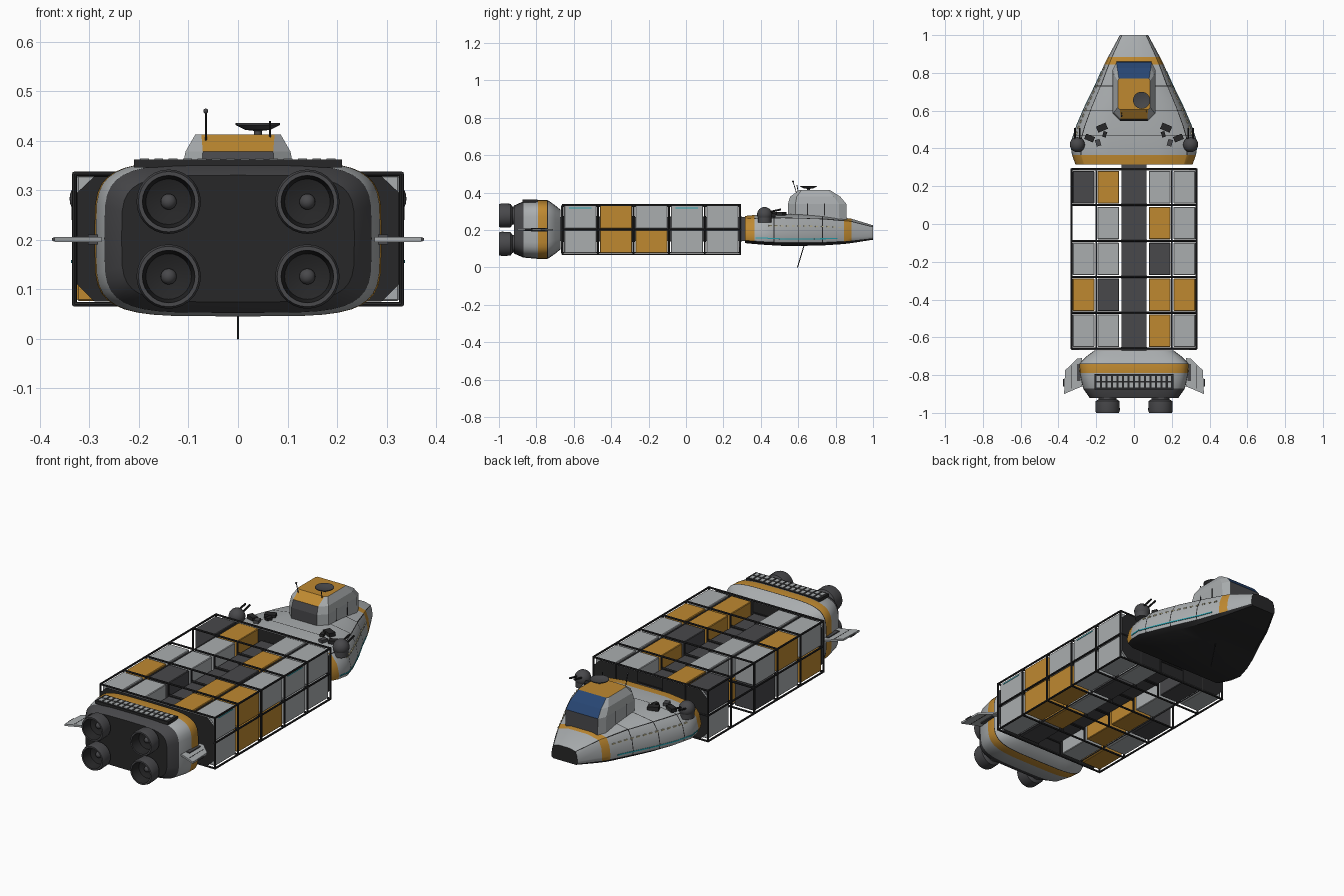
import bpy, bmesh, math
from mathutils import Vector

cube = bpy.data.objects.get("Cube")
if cube:
    bpy.data.objects.remove(cube, do_unlink=True)


def material(name, r, g, b):
    m = bpy.data.materials.new(name)
    m.use_nodes = True
    m.diffuse_color = (r, g, b, 1)
    m.node_tree.nodes["Principled BSDF"].inputs["Base Color"].default_value = (r, g, b, 1)
    return m


MATS = [material("light_grey", .40, .42, .43), material("orange", .52, .25, .03),
        material("dark_grey", .065, .065, .07), material("near_black", .02, .02, .021),
        material("glass_blue", .02, .06, .17), material("cyan_light", .02, .38, .45),
        material("cream_light", .6, .55, .35)]
GREY, ORANGE, DARK, BLACK, BLUE, CYAN, CREAM = range(7)


def finish(name, bm, mats=None, smooth=False):
    bmesh.ops.recalc_face_normals(bm, faces=bm.faces)
    me = bpy.data.meshes.new(name)
    bm.to_mesh(me)
    bm.free()
    for m in mats or MATS:
        me.materials.append(m)
    ob = bpy.data.objects.new(name, me)
    bpy.context.collection.objects.link(ob)
    if smooth:
        bpy.ops.object.select_all(action='DESELECT')
        ob.select_set(True)
        bpy.context.view_layer.objects.active = ob
        bpy.ops.object.shade_smooth_by_angle(angle=math.radians(35))
    return ob


def skin(name, rings, rule, caps=(GREY, GREY), smooth=True):
    """Skin closed rings; rule(ring, segment) gives the colour."""
    bm = bmesh.new()
    vs = [[bm.verts.new(p) for p in ring] for ring in rings]
    n = len(rings[0])
    for i in range(len(vs) - 1):
        for j in range(n):
            k = (j + 1) % n
            f = bm.faces.new((vs[i][j], vs[i][k], vs[i + 1][k], vs[i + 1][j]))
            f.material_index = rule(i, j)
    for ring, c in ((vs[0], caps[0]), (vs[-1], caps[1])):
        if c is not None:
            bm.faces.new(ring).material_index = c
    return finish(name, bm, smooth=smooth)


def box(name, centre, size, c, turn=0, bevel=0):
    bm = bmesh.new()
    bmesh.ops.create_cube(bm, size=1)
    for v in bm.verts:
        v.co = Vector(v.co[k] * size[k] for k in range(3))
    ob = finish(name, bm, [MATS[c]])
    ob.location = centre
    ob.rotation_euler.z = turn
    if bevel:
        ob.modifiers.new("edge", 'BEVEL').width = bevel
    return ob


def rod(name, a, b, r, c, sides=8):
    a, b = Vector(a), Vector(b)
    bm = bmesh.new()
    bmesh.ops.create_cone(bm, cap_ends=True, segments=sides, radius1=r, radius2=r, depth=(b - a).length)
    ob = finish(name, bm, [MATS[c]], True)
    ob.location = (a + b) / 2
    ob.rotation_euler = (b - a).to_track_quat('Z', 'Y').to_euler()
    return ob


def ball(name, centre, r, c):
    bm = bmesh.new()
    bmesh.ops.create_uvsphere(bm, u_segments=20, v_segments=12, radius=r)
    finish(name, bm, [MATS[c]], True).location = centre


def lathe(name, centre, axis, profile, rule, n=28):
    """Spin (radius, height) points round the y or z axis."""
    rings = []
    for r, h in profile:
        ring = []
        for k in range(n):
            a = math.tau * k / n
            u, v = r * math.cos(a), r * math.sin(a)
            ring.append(Vector(centre) + Vector((u, h, v) if axis == 'y' else (u, v, h)))
        rings.append(ring)
    skin(name, rings, rule, (rule(0, 0), rule(len(rings) - 2, 0)))


# Engine block
def oval(y, w, h, n=40, power=4.5):
    ring = []
    for k in range(n):
        c, s = math.cos(math.tau * k / n), math.sin(math.tau * k / n)
        ring.append((math.copysign(w * abs(c) ** (2 / power), c), y,
                     .2025 + math.copysign(h * abs(s) ** (2 / power), s)))
    return ring


block = [(-.92, .235, .128), (-.87, .27, .15), (-.79, .287, .157), (-.742, .29, .157),
         (-.738, .289, .156), (-.70, .25, .13), (-.67, .21, .105)]
block_colours = [DARK, GREY, ORANGE, BLACK, GREY, GREY]
skin("engine_block", [oval(*s) for s in block], lambda i, j: block_colours[i], (BLACK, DARK))
box("vent_tray", (0, -.835, .354), (.42, .08, .016), BLACK)
for k in range(14):
    for y in (-.853, -.817):
        box("vent_cell", (-.189 + k * .029, y, .3625), (.018, .026, .003), GREY)

# Engine nozzles
bell = [(.045, -.90), (.048, -.928), (.063, -.938), (.065, -.985), (.061, -1), (.053, -1),
        (.046, -.95), (.02, -.94)]
for x in (-.14, .14):
    for z in (.126, .277):
        lathe("nozzle", (x, 0, z), 'y', bell, lambda i, j: DARK if i < 5 else BLACK)
        ball("nozzle_hub", (x, -.945, z), .016, DARK)

# Side fins
for s in (-1, 1):
    outline = [(.275, -.71), (.30, -.712), (.365, -.775), (.37, -.90), (.30, -.87), (.275, -.86)]
    skin("fin", [[(s * x, y, z) for x, y in outline] for z in (.196, .206)],
         lambda i, j: GREY, smooth=False)
    box("fin_root", (s * .293, -.785, .201), (.02, .09, .02), DARK)
    box("fin_seam", (s * .33, -.81, .201), (.003, .12, .0115), BLACK)
    rod("fin_tip", (s * .372, -.86, .201), (s * .372, -.82, .201), .004, DARK)

# Cargo frame
box("spine", (0, -.175, .205), (.13, 1.03, .13), DARK)
frames = [.29 - .19 * k for k in range(6)]
for y in frames:
    for z in (.07, .333):
        rod("frame_crossbar", (-.33, y, z), (.33, y, z), .005, BLACK)
    rod("frame_middle_bar", (-.33, y, .203), (.33, y, .203), .006, BLACK)
    for x in (-.33, -.2, -.072, .072, .2, .33):
        rod("frame_post", (x, y, .07), (x, y, .333), .005, BLACK)
    box("spine_collar", (0, y, .205), (.14, .015, .14), BLACK)
for s in (-1, 1):
    for z in (.07, .203, .333):
        rod("frame_rail", (s * .33, -.663, z), (s * .33, .293, z), .005, BLACK)
    for z in (.08, .325):
        rod("inner_rail", (s * .2, -.66, z), (s * .2, .29, z), .003, DARK)

# End bulkheads with clipped corners
plate = [(.325, .11), (.325, .295), (.29, .328), (-.29, .328), (-.325, .295),
         (-.325, .11), (-.29, .076), (.29, .076)]
for y in (-.662, .288):
    skin("bulkhead", [[(x, y + d, z) for x, z in plate] for d in (-.005, .005)],
         lambda i, j: GREY, (BLACK, BLACK), smooth=False)

# Containers, one letter per slot from bow to stern
colour_of = {"g": GREY, "o": ORANGE, "d": DARK}
columns = [(-.267, "d-gog", "g-dgo"), (-.136, "oggdg", "dgoog"),
           (.136, "godoo", "gdgod"), (.267, "gggog", "ggoog")]
for x, upper, lower in columns:
    for z, row in ((.269, upper), (.138, lower)):
        for k, letter in enumerate(row):
            if letter in colour_of:
                box("container", (x, frames[k] - .095, z), (.115, .172, .122),
                    colour_of[letter], bevel=.003)
for k in (1, 4):
    box("container_light", (.3255, frames[k] - .095, .318), (.002, .12, .004), CYAN)

# Bow hull
stations = [(.315, .31, .13, .275), (.365, .328, .125, .28), (.43, .335, .12, .283),
            (.52, .305, .115, .285), (.62, .262, .115, .283), (.74, .203, .118, .277),
            (.845, .157, .125, .265), (.885, .137, .13, .26), (1, .075, .148, .225)]


def hull(y):
    for a, b in zip(stations, stations[1:]):
        if y <= b[0]:
            t = (y - a[0]) / (b[0] - a[0])
            return [p + (q - p) * t for p, q in zip(a, b)][1:]
    return stations[-1][1:]


half = [(.88, 0), (.98, .1), (1, .25), (.96, .6), (.86, .87), (.845, .89), (.4, 1)]
section = half + [(-x, z) for x, z in reversed(half)]
seams = [.47, .6, .73]
ys = sorted([s[0] for s in stations] + [s + d for s in seams for d in (-.002, .002)])


def hull_ring(y):
    w, low, high = hull(y)
    return [(fx * w, y, low + fz * (high - low)) for fx, fz in section]


def hull_colour(i, j):
    mid = (ys[i] + ys[i + 1]) / 2
    if j in (0, 12, 13):
        return BLACK
    if mid < .365 or .845 < mid < .885:
        return ORANGE
    if j in (4, 8) or any(abs(mid - s) < .001 for s in seams):
        return BLACK
    return GREY


skin("bow_hull", [hull_ring(y) for y in ys], hull_colour, (BLACK, BLACK))


# Light strips and port lights following the hull side
def hull_strip(name, s, y, length, height, fx, fz, c):
    w, low, high = hull(y)
    slope = (hull(y + .01)[0] - hull(y - .01)[0]) / .02
    box(name, (s * fx * w, y, low + fz * (high - low)), (.006, length, height), c,
        -s * math.atan(slope))


for s in (-1, 1):
    for k in range(14):
        hull_strip("side_light", s, .39 + k * .031, .034, .006, .995, .22, CYAN)
    for k in range(13):
        hull_strip("port_light", s, .45 + k * .031, .016, .006, .955, .63, CREAM)

# Cabin
levels = [(.25, .112, .545, .86, .04), (.34, .113, .545, .857, .04),
          (.378, .106, .557, .825, .035), (.413, .086, .605, .77, .012)]


def cabin_ring(z, w, back, front, c):
    right = [(w - c, back), (w, back + c), (w, front - c), (w - c * .5, front)]
    return [(x, y, z) for x, y in right + [(-x, y) for x, y in reversed(right)]]


def cabin_colour(i, j):
    if j == 3:
        return BLUE if i else DARK
    if j == 7:
        return ORANGE if i == 2 else DARK
    return GREY


skin("cabin", [cabin_ring(*v) for v in levels], cabin_colour, (DARK, ORANGE), smooth=False)
for s in (-1, 1):
    for y in (.65, .74):
        box("cabin_seam", (s * .1125, y, .31), (.003, .004, .065), BLACK)

# Dish and aerials
lathe("dish", (.04, .655, 0), 'z', [(.008, .41), (.008, .42), (.025, .422), (.045, .432),
      (.045, .436), (.02, .429)], lambda i, j: DARK)
rod("tall_aerial", (-.065, .59, .40), (-.065, .572, .46), .002, BLACK)
ball("aerial_tip", (-.065, .572, .46), .005, DARK)
rod("short_aerial", (.065, .60, .40), (.065, .593, .44), .002, BLACK)
rod("belly_aerial", (0, .632, .12), (0, .596, 0), .0025, BLACK)

# Gun turrets and deck fittings
for s in (-1, 1):
    x = s * .30
    rod("turret_base", (x, .42, .24), (x, .42, .275), .036, DARK, 20)
    ball("turret", (x, .42, .283), .04, DARK)
    for d in (-.013, .013):
        rod("gun_barrel", (x + d, .44, .295), (x + d, .508, .31), .005, BLACK)
    box("deck_box", (s * .17, .51, .287), (.055, .035, .02), BLACK, s * -.4)
    box("deck_hatch", (s * .235, .455, .279), (.05, .03, .02), BLACK, s * .4)
    box("deck_crate", (s * .19, .43, .284), (.025, .035, .016), DARK, s * -.3)
    box("deck_valve", (s * .155, .475, .288), (.02, .03, .014), BLACK, s * .3)
